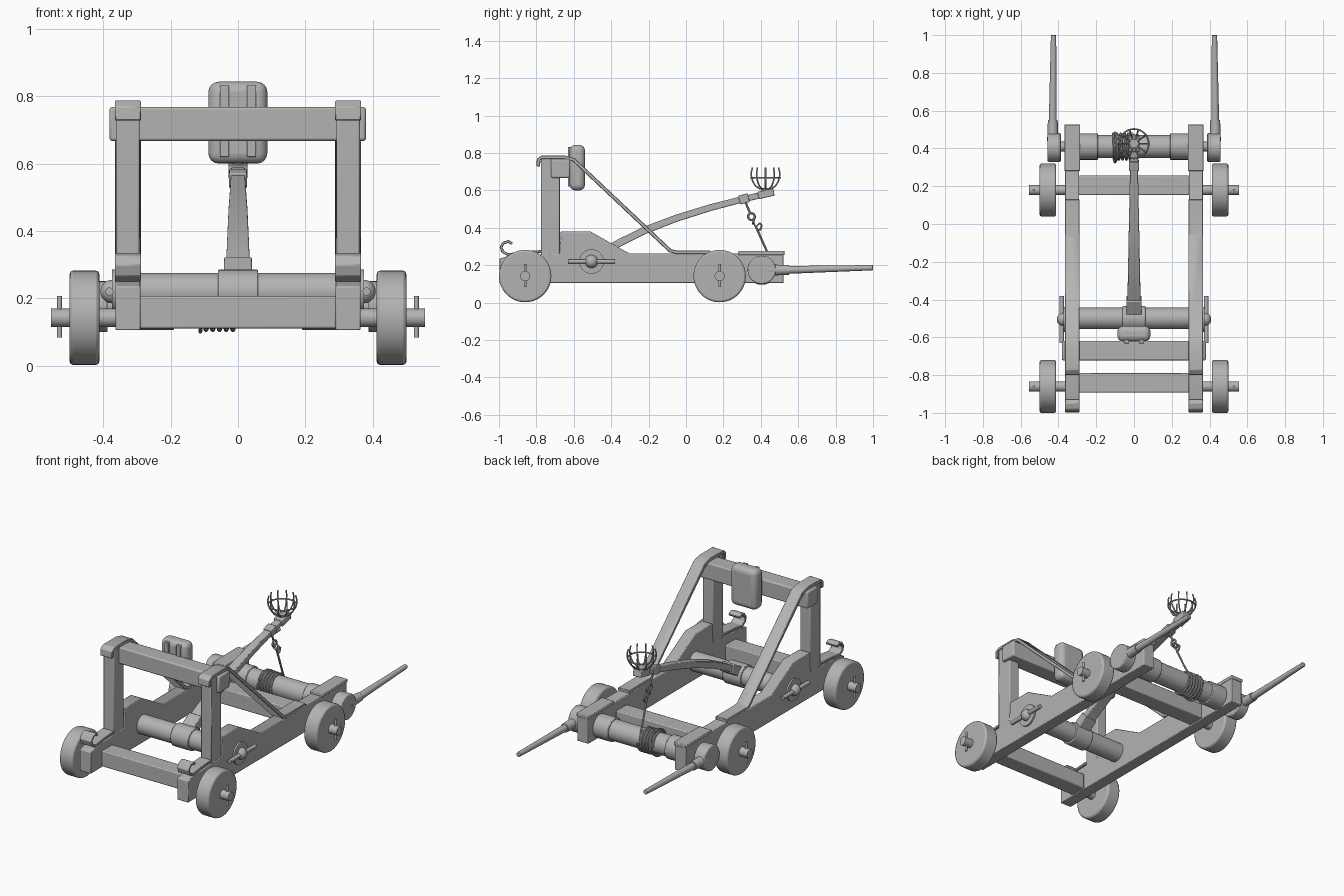
import bpy, bmesh, math
from mathutils import Vector

if "Cube" in bpy.data.objects:
    bpy.data.objects.remove(bpy.data.objects["Cube"])

grey = bpy.data.materials.new("weathered_grey")
grey.diffuse_color = (0.45, 0.45, 0.45, 1)
grey.use_nodes = True
grey.node_tree.nodes["Principled BSDF"].inputs["Base Color"].default_value = grey.diffuse_color


def finish(ob, bevel=0.0, segments=2):
    ob.data.materials.append(grey)
    if bevel:
        m = ob.modifiers.new("edge", 'BEVEL')
        m.width, m.segments, m.limit_method = bevel, segments, 'ANGLE'
    bpy.ops.object.select_all(action='DESELECT')
    ob.select_set(True)
    bpy.context.view_layer.objects.active = ob
    bpy.ops.object.shade_smooth_by_angle(angle=math.radians(35))
    return ob


def from_bmesh(name, bm, bevel=0.0, segments=2):
    bmesh.ops.recalc_face_normals(bm, faces=bm.faces)
    me = bpy.data.meshes.new(name)
    bm.to_mesh(me)
    bm.free()
    ob = bpy.data.objects.new(name, me)
    bpy.context.collection.objects.link(ob)
    return finish(ob, bevel, segments)


def prism(name, profile, x0, x1, bevel=0.0, segments=2):
    """Extrude a (y, z) outline along x."""
    bm = bmesh.new()
    a = [bm.verts.new((x0, y, z)) for y, z in profile]
    b = [bm.verts.new((x1, y, z)) for y, z in profile]
    bm.faces.new(a)
    bm.faces.new(b)
    n = len(profile)
    for i in range(n):
        j = (i + 1) % n
        bm.faces.new((a[i], a[j], b[j], b[i]))
    return from_bmesh(name, bm, bevel, segments)


def box(name, x, y, z, bevel=0.006, segments=2):
    return prism(name, [(y[0], z[0]), (y[1], z[0]), (y[1], z[1]), (y[0], z[1])],
                 x[0], x[1], bevel, segments)


def strip(name, path, t, x0, x1):
    """Metal strap of thickness t following a (y, z) path."""
    pts = [Vector(p) for p in path]
    left, right = [], []
    for i, p in enumerate(pts):
        d = (pts[min(i + 1, len(pts) - 1)] - pts[max(i - 1, 0)]).normalized()
        n = Vector((-d.y, d.x)) * t / 2
        left.append(tuple(p + n))
        right.append(tuple(p - n))
    bm = bmesh.new()
    rings = []
    for l, r in zip(left, right):
        rings.append([bm.verts.new((x, *q)) for x, q in
                      ((x0, l), (x1, l), (x1, r), (x0, r))])
    skin(bm, rings)
    return from_bmesh(name, bm, 0.003, 1)


def skin(bm, rings):
    n = len(rings[0])
    for a, b in zip(rings, rings[1:]):
        for i in range(n):
            bm.faces.new((a[i], a[(i + 1) % n], b[(i + 1) % n], b[i]))
    bm.faces.new(rings[0])
    bm.faces.new(rings[-1])


def rod(name, p, q, r1, r2=None, sides=32, bevel=0.0):
    p, q = Vector(p), Vector(q)
    bm = bmesh.new()
    bmesh.ops.create_cone(bm, cap_ends=True, segments=sides, radius1=r1,
                          radius2=r1 if r2 is None else r2, depth=(q - p).length)
    bm.transform((q - p).to_track_quat('Z', 'Y').to_matrix().to_4x4())
    bmesh.ops.translate(bm, verts=bm.verts, vec=(p + q) / 2)
    return from_bmesh(name, bm, bevel)


def tube(name, pts, r, cyclic=False):
    cu = bpy.data.curves.new(name, 'CURVE')
    cu.dimensions, cu.bevel_depth, cu.bevel_resolution = '3D', r, 2
    cu.use_fill_caps = True
    sp = cu.splines.new('POLY')
    sp.points.add(len(pts) - 1)
    for s, p in zip(sp.points, pts):
        s.co = (*p, 1)
    sp.use_cyclic_u = cyclic
    ob = bpy.data.objects.new(name, cu)
    bpy.context.collection.objects.link(ob)
    bpy.ops.object.select_all(action='DESELECT')
    ob.select_set(True)
    bpy.context.view_layer.objects.active = ob
    bpy.ops.object.convert(target='MESH')
    return finish(bpy.context.view_layer.objects.active)


def ball(name, c, r):
    bm = bmesh.new()
    bmesh.ops.create_uvsphere(bm, u_segments=24, v_segments=14, radius=r)
    bmesh.ops.translate(bm, verts=bm.verts, vec=c)
    return from_bmesh(name, bm)


rail = [(-0.998, 0.105), (0.522, 0.105), (0.522, 0.262), (-0.30, 0.262), (-0.51, 0.38),
        (-0.67, 0.38), (-0.675, 0.262), (-0.95, 0.25), (-0.998, 0.235)]
brace = [(-0.79, 0.728), (-0.788, 0.765), (-0.772, 0.777), (-0.65, 0.777), (-0.60, 0.764),
         (-0.085, 0.278), (-0.05, 0.269), (0.13, 0.269)]
curl = [(-0.775, 0.273), (-0.88, 0.266), (-0.95, 0.256), (-0.98, 0.272), (-0.989, 0.298),
        (-0.975, 0.32), (-0.95, 0.327), (-0.93, 0.315)]

for s, side in ((-1, "left"), (1, "right")):
    # Frame side: rail, post, straps
    prism(f"{side}_rail", rail, s * 0.29, s * 0.364, 0.004)
    box(f"{side}_post", (s * 0.292, s * 0.362), (-0.775, -0.675), (0.25, 0.77))
    strip(f"{side}_brace", brace, 0.02, s * 0.288, s * 0.366)
    strip(f"{side}_front_curl", curl, 0.016, s * 0.288, s * 0.366)
    box(f"{side}_rear_plate", (s * 0.286, s * 0.368), (0.28, 0.527), (0.255, 0.276), 0.004)
    # Wheels with axle stubs and linch pins
    for y, end in ((-0.86, "front"), (0.18, "rear")):
        rod(f"{side}_{end}_wheel", (s * 0.412, y, 0.142), (s * 0.5, y, 0.142), 0.14, sides=48, bevel=0.01)
        rod(f"{side}_{end}_axle", (s * 0.28, y, 0.142), (s * 0.555, y, 0.142), 0.027)
        rod(f"{side}_{end}_pin", (s * 0.53, y, 0.083), (s * 0.53, y, 0.207), 0.007, sides=12)
    # Torsion shaft end: washer, cap, lever
    rod(f"{side}_washer", (s * 0.36, -0.505, 0.22), (s * 0.374, -0.505, 0.22), 0.066)
    ball(f"{side}_shaft_cap", (s * 0.374, -0.505, 0.22), 0.035)
    rod(f"{side}_lever", (s * 0.382, -0.63, 0.22), (s * 0.382, -0.38, 0.22), 0.012, sides=16)
    # Winch side: collar, neck, hub, crank handle
    rod(f"{side}_drum_collar", (s * 0.19, 0.41, 0.175), (s * 0.292, 0.41, 0.175), 0.07, bevel=0.004)
    rod(f"{side}_winch_neck", (s * 0.28, 0.41, 0.175), (s * 0.40, 0.41, 0.175), 0.026)
    rod(f"{side}_winch_hub", (s * 0.387, 0.405, 0.175), (s * 0.458, 0.405, 0.175), 0.076, bevel=0.006)
    rod(f"{side}_handle_socket", (s * 0.43, 0.44, 0.174), (s * 0.43, 0.55, 0.175), 0.03, 0.026, 20)
    rod(f"{side}_handle", (s * 0.43, 0.54, 0.175), (s * 0.426, 1.0, 0.187), 0.021, 0.014, 20, 0.003)
    # Clamp straps holding the pad
    box(f"{side}_pad_clamp", (s * 0.026, s * 0.054), (-0.632, -0.61), (0.62, 0.832), 0.003)

# Cross beams
box("front_cross_beam", (-0.292, 0.292), (-0.892, -0.79), (0.11, 0.206))
box("rear_cross_beam", (-0.292, 0.292), (0.153, 0.257), (0.11, 0.206))
box("top_cross_beam", (-0.382, 0.38), (-0.722, -0.62), (0.667, 0.768), 0.008)
box("impact_pad", (-0.088, 0.087), (-0.622, -0.54), (0.6, 0.843), 0.03, 4)

# Torsion shaft and hub
rod("torsion_shaft", (-0.295, -0.5, 0.218), (0.295, -0.5, 0.218), 0.057)
rod("shaft_hub", (-0.06, -0.5, 0.218), (0.06, -0.5, 0.218), 0.067, bevel=0.004)


def arm_piece(name, stations):
    """Curved bar from (y, z, half width, half thickness) stations."""
    bm = bmesh.new()
    rings = []
    for i, (y, z, w, t) in enumerate(stations):
        a, b = stations[max(i - 1, 0)], stations[min(i + 1, len(stations) - 1)]
        d = Vector((b[0] - a[0], b[1] - a[1])).normalized()
        ny, nz = -d.y * t, d.x * t
        rings.append([bm.verts.new(v) for v in ((-w, y + ny, z + nz), (w, y + ny, z + nz),
                                                (w, y - ny, z - nz), (-w, y - ny, z - nz))])
    skin(bm, rings)
    return from_bmesh(name, bm, 0.004)


# Throwing arm with socket and end fittings
arm_piece("throwing_arm", [(-0.48, 0.245, 0.036, 0.022), (-0.36, 0.318, 0.034, 0.02),
                           (-0.22, 0.387, 0.031, 0.02), (-0.05, 0.452, 0.028, 0.019),
                           (0.13, 0.508, 0.024, 0.018), (0.30, 0.552, 0.021, 0.017),
                           (0.465, 0.59, 0.02, 0.016)])
arm_piece("arm_socket", [(-0.49, 0.24, 0.041, 0.03), (-0.395, 0.299, 0.041, 0.028)])
arm_piece("arm_band", [(0.285, 0.548, 0.026, 0.024), (0.335, 0.562, 0.026, 0.024)])
arm_piece("cup_mount", [(0.385, 0.573, 0.028, 0.02), (0.47, 0.592, 0.028, 0.02)])

# Wire basket: curved ribs with prongs and a hoop
CY, R = 0.425, 0.078
for k in range(10):
    a = 2 * math.pi * k / 10
    prof = [(0.0, 0.605), (0.032, 0.609), (0.056, 0.624), (0.072, 0.648), (0.079, 0.675),
            (0.079, 0.7), (0.073, 0.722)]
    tube(f"basket_rib_{k}", [(r * math.cos(a), CY + r * math.sin(a), z) for r, z in prof], 0.0042)
tube("basket_hoop", [(R * math.cos(t * math.pi / 16), CY + R * math.sin(t * math.pi / 16), 0.667)
                     for t in range(32)], 0.0045, True)
rod("basket_base", (0, CY, 0.58), (0, CY, 0.612), 0.022, sides=20)


def ring(name, c, r, wire, axis):
    pts = []
    for k in range(20):
        u, v = r * math.cos(k * math.pi / 10), r * math.sin(k * math.pi / 10)
        pts.append((c[0], c[1] + u, c[2] + v) if axis == 'x' else (c[0] + u, c[1] + v * 0.4, c[2] + v))
    return tube(name, pts, wire, True)


# Release tackle: link, rings, hook and rope
tube("tackle_link", [(0, 0.315, 0.545), (0, 0.342, 0.48)], 0.006)
ring("upper_ring", (0, 0.35, 0.46), 0.018, 0.006, 'x')
ring("lower_ring", (0, 0.362, 0.437), 0.014, 0.005, 'y')
tube("release_hook", [(0, 0.36, 0.43), (0, 0.372, 0.405), (0, 0.395, 0.425), (0, 0.405, 0.412),
                      (0, 0.398, 0.392), (0, 0.378, 0.385)], 0.006)
tube("hook_rope", [(0, 0.372, 0.41), (-0.01, 0.43, 0.28), (-0.02, 0.475, 0.19)], 0.006)

# Winch drum with wound rope
rod("winch_drum", (-0.195, 0.41, 0.175), (0.195, 0.41, 0.175), 0.061)
tube("wound_rope", [(-0.11 + 0.1 * k / 120, 0.41 + 0.068 * math.cos(k * math.pi / 12),
                     0.175 + 0.068 * math.sin(k * math.pi / 12)) for k in range(121)], 0.0075)
tube("loose_coil", [(-0.1 + 0.012 * math.sin(k * math.pi / 12), 0.405 + 0.078 * math.cos(k * math.pi / 12),
                     0.175 + 0.074 * math.sin(k * math.pi / 12)) for k in range(24)], 0.006, True)
